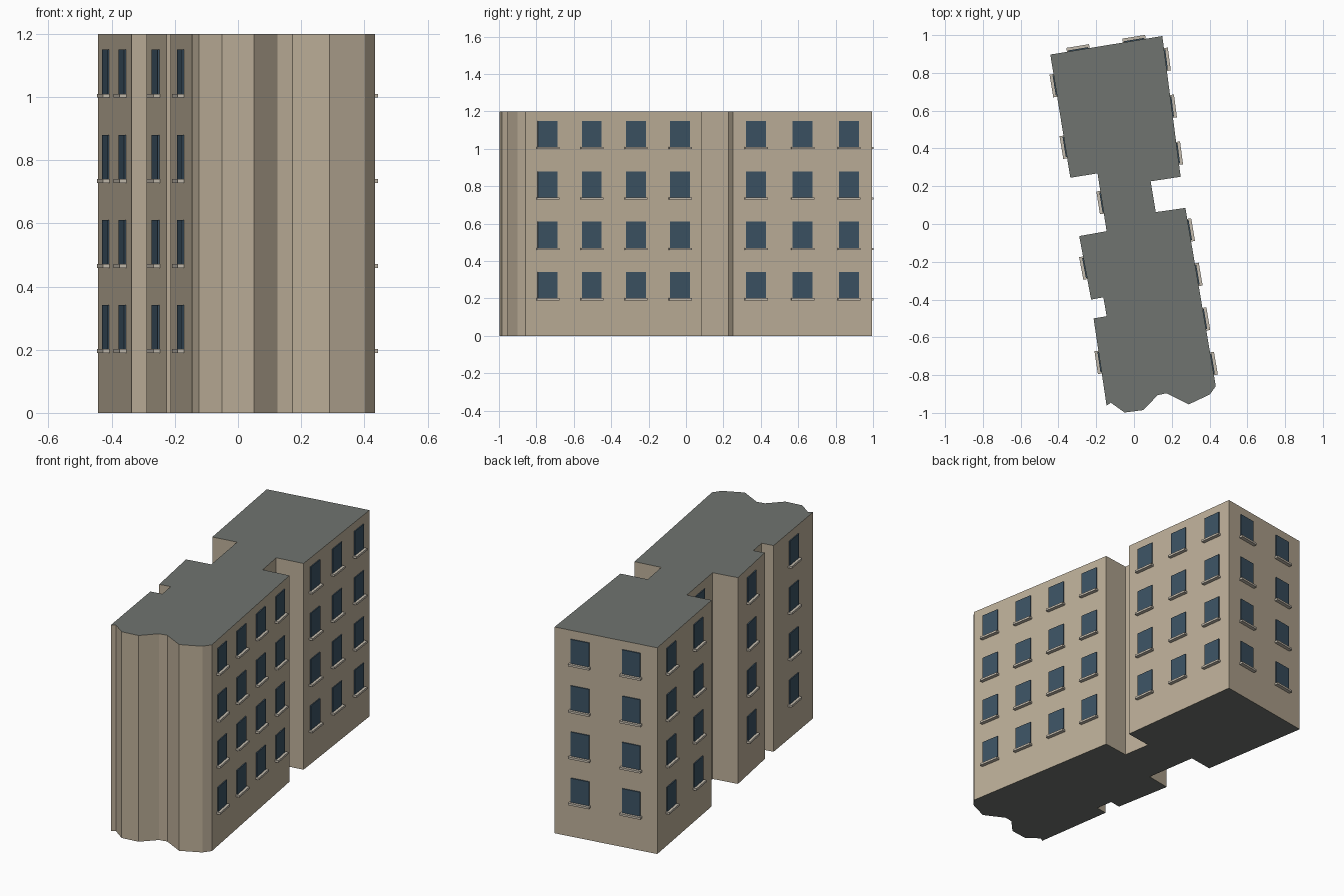
import bpy, bmesh
from mathutils import Vector, Matrix

if "Cube" in bpy.data.objects:
    bpy.data.objects.remove(bpy.data.objects["Cube"])

HEIGHT = 1.2
FLOOR_Z = [0.272, 0.541, 0.81, 1.08]   # window centre heights
WIN_W, WIN_H = 0.107, 0.14

# Footprint, clockwise from the back left corner
OUTLINE = [(-.443, .897), (.15, .995), (.247, .25), (.088, .226), (.115, .063), (.272, .085),
           (.433, -.858), (.402, -.902), (.29, -.955), (.172, -.896), (.125, -.906),
           (.05, -.985), (-.05, -.998), (-.123, -.946), (-.145, -.962), (-.214, -.5),
           (-.145, -.488), (-.162, -.388), (-.227, -.4), (-.29, -.064), (-.145, -.038),
           (-.193, .268), (-.337, .245)]
# Wall index -> windows per floor
WALLS = {0: 2, 1: 3, 5: 4, 14: 1, 18: 1, 20: 1, 22: 2}


def material(name, rgb):
    m = bpy.data.materials.new(name)
    m.diffuse_color = (*rgb, 1)
    m.use_nodes = True
    m.node_tree.nodes["Principled BSDF"].inputs["Base Color"].default_value = m.diffuse_color
    return m


def make_object(name, bm, *mats):
    mesh = bpy.data.meshes.new(name)
    bm.to_mesh(mesh)
    bm.free()
    for m in mats:
        mesh.materials.append(m)
    obj = bpy.data.objects.new(name, mesh)
    bpy.context.collection.objects.link(obj)
    return obj


def add_box(bm, frame, centre, size):
    bmesh.ops.create_cube(bm, size=1, matrix=frame @ Matrix.Translation(centre)
                          @ Matrix.Diagonal((*size, 1)))


wall_mat = material("wall_plaster", (0.51, 0.43, 0.32))
roof_mat = material("roof_grey", (0.16, 0.175, 0.16))
glass_mat = material("window_glass", (0.045, 0.085, 0.125))
sill_mat = material("sill_stone", (0.55, 0.5, 0.42))

# Building body: extruded footprint with grey roof and underside
bm = bmesh.new()
base = bm.faces.new([bm.verts.new((x, y, 0)) for x, y in OUTLINE])
ext = bmesh.ops.extrude_face_region(bm, geom=[base], use_keep_orig=True)
bmesh.ops.translate(bm, vec=(0, 0, HEIGHT),
                    verts=[g for g in ext["geom"] if isinstance(g, bmesh.types.BMVert)])
bmesh.ops.recalc_face_normals(bm, faces=bm.faces)
for f in bm.faces:
    f.material_index = int(abs(f.normal.z) > 0.5)
make_object("building_body", bm, wall_mat, roof_mat)

# Windows and sills, evenly spaced along each long wall
panes, sills = bmesh.new(), bmesh.new()
for i, count in WALLS.items():
    a = Vector((*OUTLINE[i], 0))
    b = Vector((*OUTLINE[(i + 1) % len(OUTLINE)], 0))
    along = (b - a).normalized()
    out = Vector((-along.y, along.x, 0))
    turn = Matrix((along, out, (0, 0, 1))).transposed().to_4x4()
    for k in range(count):
        foot = a.lerp(b, (k + 0.5) / count)
        for z in FLOOR_Z:
            frame = Matrix.Translation(foot + Vector((0, 0, z))) @ turn
            add_box(panes, frame, (0, 0, 0), (WIN_W, 0.012, WIN_H))
            add_box(sills, frame, (0, 0.008, -WIN_H / 2 - 0.006), (0.122, 0.026, 0.012))
for bm in (panes, sills):
    bmesh.ops.recalc_face_normals(bm, faces=bm.faces)
make_object("windows", panes, glass_mat)
make_object("window_sills", sills, sill_mat)
